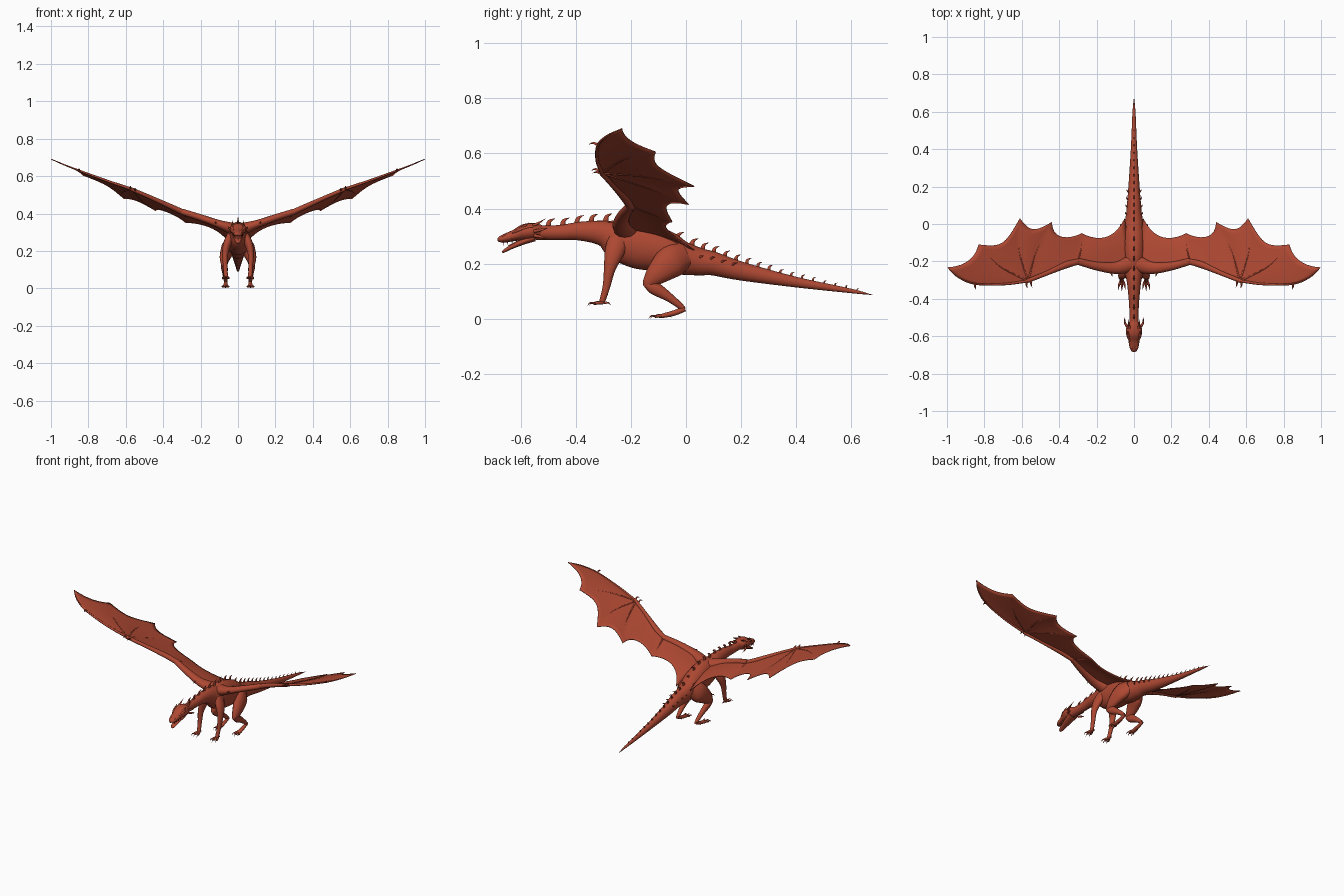
import bpy, bmesh, math
from mathutils import Vector

if "Cube" in bpy.data.objects:
    bpy.data.objects.remove(bpy.data.objects["Cube"])

# One red hide colour for the whole creature
hide = bpy.data.materials.new("red hide")
hide.use_nodes = True
RED = (0.42, 0.065, 0.032, 1)
hide.diffuse_color = RED
hide.node_tree.nodes["Principled BSDF"].inputs["Base Color"].default_value = RED


def finish(name, bm):
    bmesh.ops.recalc_face_normals(bm, faces=bm.faces)
    for f in bm.faces:
        f.smooth = len(f.verts) < 5
    mesh = bpy.data.meshes.new(name)
    bm.to_mesh(mesh)
    bm.free()
    mesh.materials.append(hide)
    ob = bpy.data.objects.new(name, mesh)
    bpy.context.collection.objects.link(ob)
    return ob


def spline(points, steps=5):
    """Smooth curve through points of any dimension."""
    p = [Vector(q) for q in points]
    p = [p[0] * 2 - p[1]] + p + [p[-1] * 2 - p[-2]]
    out = []
    for i in range(1, len(p) - 2):
        a, b, c, d = p[i - 1:i + 3]
        for s in range(steps):
            t = s / steps
            out.append((b * 2 + (c - a) * t + (a * 2 - b * 5 + c * 4 - d) * t**2
                        + (b * 3 - a - c * 3 + d) * t**3) * 0.5)
    return out + [p[-2]]


def at(line, t):
    f = min(max(t, 0), 1) * (len(line) - 1)
    i = min(int(f), len(line) - 2)
    return line[i].lerp(line[i + 1], f - i)


def add_tube(bm, points, sides=12, steps=5):
    """Skin a path of (x, y, z, half width, half height)."""
    path = spline(points, steps)
    pos = [Vector(q[:3]) for q in path]
    span = (pos[-1] - pos[0]).normalized()
    ref = Vector((0, 1, 0)) if abs(span.x) > 0.7 else Vector((1, 0, 0))
    rings = []
    for i, c in enumerate(pos):
        tan = (pos[min(i + 1, len(pos) - 1)] - pos[max(i - 1, 0)]).normalized()
        side = (ref - tan * ref.dot(tan)).normalized()
        up = tan.cross(side)
        w, h = max(path[i][3], 0.0005), max(path[i][4], 0.0005)
        rings.append([bm.verts.new(c + side * w * math.cos(k * math.tau / sides)
                                   + up * h * math.sin(k * math.tau / sides))
                      for k in range(sides)])
    for r, q in zip(rings, rings[1:]):
        for k in range(sides):
            n = (k + 1) % sides
            bm.faces.new((r[k], r[n], q[n], q[k]))
    bm.faces.new(rings[0])
    bm.faces.new(rings[-1])


def tube(name, points, **kw):
    bm = bmesh.new()
    add_tube(bm, points, **kw)
    return finish(name, bm)


def add_claw(bm, base, mid, tip, r):
    add_tube(bm, [(*base, r, r), (*mid, r * 0.7, r * 0.7), (*tip, 0, 0)], sides=6, steps=3)


# Neck, trunk and tail in one skin: y, z, half width, half height
TRUNK = [(-.56, .313, .026, .026), (-.46, .313, .025, .027), (-.385, .318, .03, .034),
         (-.3, .31, .04, .047), (-.24, .282, .055, .072), (-.165, .265, .062, .085),
         (-.08, .247, .062, .075), (-.02, .222, .055, .062), (.05, .207, .043, .05),
         (.1, .2, .038, .043), (.2, .173, .03, .034), (.4, .133, .017, .019),
         (.6, .101, .008, .008), (.68, .086, 0, 0)]
trunk = [(0, *r) for r in TRUNK]
tube("body", trunk, sides=24)
line = spline(trunk, 12)


def trunk_at(y):
    return min(line, key=lambda q: abs(q[1] - y))


# Row of hooked spikes along the back
bm = bmesh.new()
y = -0.5
while y < 0.64:
    q = trunk_at(y)
    h = 0.032 if y < 0.05 else 0.03 - 0.034 * y
    top = q[2] + q[4]
    add_tube(bm, [(0, y, top - 0.008, h * 0.16, h * 0.4),
                  (0, y + h * 0.15, top + h * 0.45, h * 0.1, h * 0.25),
                  (0, y + h * 0.8, top + h * 0.8, 0, 0)], sides=6, steps=3)
    y += 0.052 if y < 0 else 0.04
finish("back_spikes", bm)

# Skull and open lower jaw
tube("skull", [(0, -.52, .314, .022, .024), (0, -.55, .317, .04, .03), (0, -.585, .314, .043, .03),
               (0, -.62, .303, .031, .021), (0, -.655, .293, .025, .016),
               (0, -.675, .287, .017, .011), (0, -.682, .282, .006, .004)], sides=16)
tube("lower_jaw", [(0, -.55, .295, .03, .014), (0, -.59, .28, .027, .011),
                   (0, -.63, .262, .02, .008), (0, -.658, .247, .013, .006),
                   (0, -.666, .24, .004, .003)])
tube("tongue", [(0, -.57, .292, .012, .005), (0, -.61, .279, .01, .004), (0, -.645, .264, .003, .002)])

for s, label in ((1, "left"), (-1, "right")):
    def P(x, *rest):
        return (s * x, *rest)

    # Horns, brow, cheek frill, nostril and teeth
    bm = bmesh.new()
    for x, yy, z, dx, dy, dz in ((.02, -.565, .335, .008, .055, .028), (.036, -.55, .318, .014, .05, .012),
                                 (.036, -.55, .302, .012, .045, -.012), (.026, -.6, .328, .006, .03, .022)):
        add_claw(bm, P(x, yy, z), P(x + dx, yy + dy * .5, z + dz * .4), P(x + dx, yy + dy, z + dz), .007)
    for k in range(4):
        ty = -.615 - k * .016
        x = .024 - k * .003
        add_claw(bm, P(x, ty, .292 - k * .003), P(x, ty, .284 - k * .003), P(x, ty, .275 - k * .003), .003)
    finish(label + "_horns_and_teeth", bm)
    tube(label + "_brow", [P(.028, -.555, .335, .008, .005), P(.031, -.595, .326, .009, .007),
                           P(.022, -.63, .311, .004, .003)])
    tube(label + "_nostril", [P(.012, -.645, .304, .003, .003), P(.012, -.66, .302, .007, .006),
                              P(.01, -.674, .293, .003, .003)])

    # Front leg
    tube(label + "_front_leg", [P(.035, -.245, .285, .024, .04), P(.058, -.262, .235, .022, .034),
                                P(.069, -.277, .18, .016, .021), P(.068, -.288, .12, .012, .014),
                                P(.065, -.302, .07, .011, .011), P(.064, -.31, .055, .01, .007)])
    # Hind leg: heavy thigh, folded shank, long foot
    tube(label + "_thigh", [P(.035, 0, .235, .02, .045), P(.055, -.05, .21, .034, .06),
                            P(.07, -.1, .168, .028, .044), P(.074, -.135, .132, .018, .024),
                            P(.074, -.148, .115, .008, .01)])
    tube(label + "_shank", [P(.074, -.145, .128, .014, .014), P(.073, -.115, .112, .018, .024),
                            P(.069, -.06, .077, .014, .016), P(.066, -.02, .046, .011, .011),
                            P(.066, -.006, .034, .007, .007)])
    tube(label + "_hind_foot", [P(.066, -.004, .037, .009, .01), P(.066, -.04, .022, .011, .01),
                                P(.067, -.085, .011, .015, .008), P(.067, -.1, .009, .01, .005)])

    # Toes with claws, plus a rear spur, on both feet
    for part, cx, cy, cz in (("front", .065, -.302, .058), ("hind", .067, -.08, .011)):
        bm = bmesh.new()
        for d in (-1, 0, 1):
            fwd = .034 - .006 * abs(d)
            add_tube(bm, [P(cx + d * .005, cy, cz, .006, .006), P(cx + d * .012, cy - fwd * .6, cz, .006, .006),
                          P(cx + d * .016, cy - fwd, cz - .003, .005, .005)], sides=8, steps=3)
            add_claw(bm, P(cx + d * .016, cy - fwd, cz - .002), P(cx + d * .018, cy - fwd - .012, cz),
                     P(cx + d * .019, cy - fwd - .022, cz - .01), .004)
        add_claw(bm, P(cx, cy + .005, cz), P(cx, cy + .02, cz), P(cx, cy + .028, cz - .007), .005)
        finish(f"{label}_{part}_toes", bm)

    # Flank spikes beside the tail root
    bm = bmesh.new()
    for yy in (.05, .09, .13, .17):
        q = trunk_at(yy)
        x = q[3] * .85
        add_claw(bm, P(x, yy, q[2] + .016), P(x + .008, yy + .006, q[2] + .02),
                 P(x + .012, yy + .016, q[2] + .022), .005)
    finish(label + "_flank_spikes", bm)

    # Wing bones: shoulder, elbow and wrist carry the fingers
    shoulder, elbow, wrist = P(.03, -.235, .325), P(.3, -.205, .412), P(.567, -.305, .53)
    tube(label + "_wing_arm", [P(.02, -.215, .315, .045, .035), P(.1, -.235, .343, .032, .022),
                               P(.2, -.225, .378, .023, .018), P(.3, -.2, .41, .018, .016)])
    tube(label + "_wing_forearm", [P(.29, -.2, .405, .015, .015), P(.36, -.218, .437, .018, .014),
                                   P(.47, -.265, .487, .012, .011), P(.575, -.307, .532, .011, .01)])
    ribs = [
        [wrist, P(.7, -.322, .575), P(.85, -.32, .63), P(.94, -.285, .665), P(.998, -.232, .69)],
        [wrist, P(.72, -.225, .578), P(.83, -.11, .605)],
        [wrist, P(.615, -.14, .515), P(.61, .03, .48)],
        [wrist, P(.52, -.14, .475), P(.44, .01, .415)],
        [elbow, P(.283, -.13, .383), P(.28, -.05, .352)],
        [shoulder, P(.035, -.1, .3), P(.05, .03, .25)],
    ]
    for i, rib in enumerate(ribs[:-1]):
        r = .008 if i == 0 else .0055
        n = len(rib) - 1
        tube(f"{label}_wing_finger_{i + 1}",
             [(*p, r * (1 - .8 * k / n), r * (1 - .8 * k / n)) for k, p in enumerate(rib)], sides=8)

    # Membrane panels with scalloped trailing edges
    curves = [spline(r, 6) for r in ribs]
    bm = bmesh.new()
    U, V = 10, 10
    for a, b, cut in zip(curves, curves[1:], (.12, .2, .15, .22, .3)):
        grid = []
        for i in range(U + 1):
            u = i / U
            bulge = 4 * u * (1 - u)
            row = []
            for j in range(V + 1):
                t = j / V * (1 - cut * bulge)
                p = at(a, t).lerp(at(b, t), u)
                p.z += .006 * bulge * t
                row.append(bm.verts.new(p))
            grid.append(row)
        for i in range(U):
            for j in range(V):
                bm.faces.new((grid[i][j], grid[i + 1][j], grid[i + 1][j + 1], grid[i][j + 1]))
    bmesh.ops.remove_doubles(bm, verts=bm.verts, dist=.0002)
    wing = finish(label + "_wing_membrane", bm)
    solid = wing.modifiers.new("thickness", "SOLIDIFY")
    solid.thickness = .004
    solid.offset = 0

    # Hooks on wrist, finger joint and upper arm
    bm = bmesh.new()
    for x, yy, z in ((.55, -.305, .525), (.575, -.31, .535), (.85, -.318, .63), (.12, -.25, .345)):
        add_claw(bm, P(x, yy, z), P(x, yy - .018, z + .008), P(x - .006, yy - .034, z + .003), .006)
    finish(label + "_wing_claws", bm)
